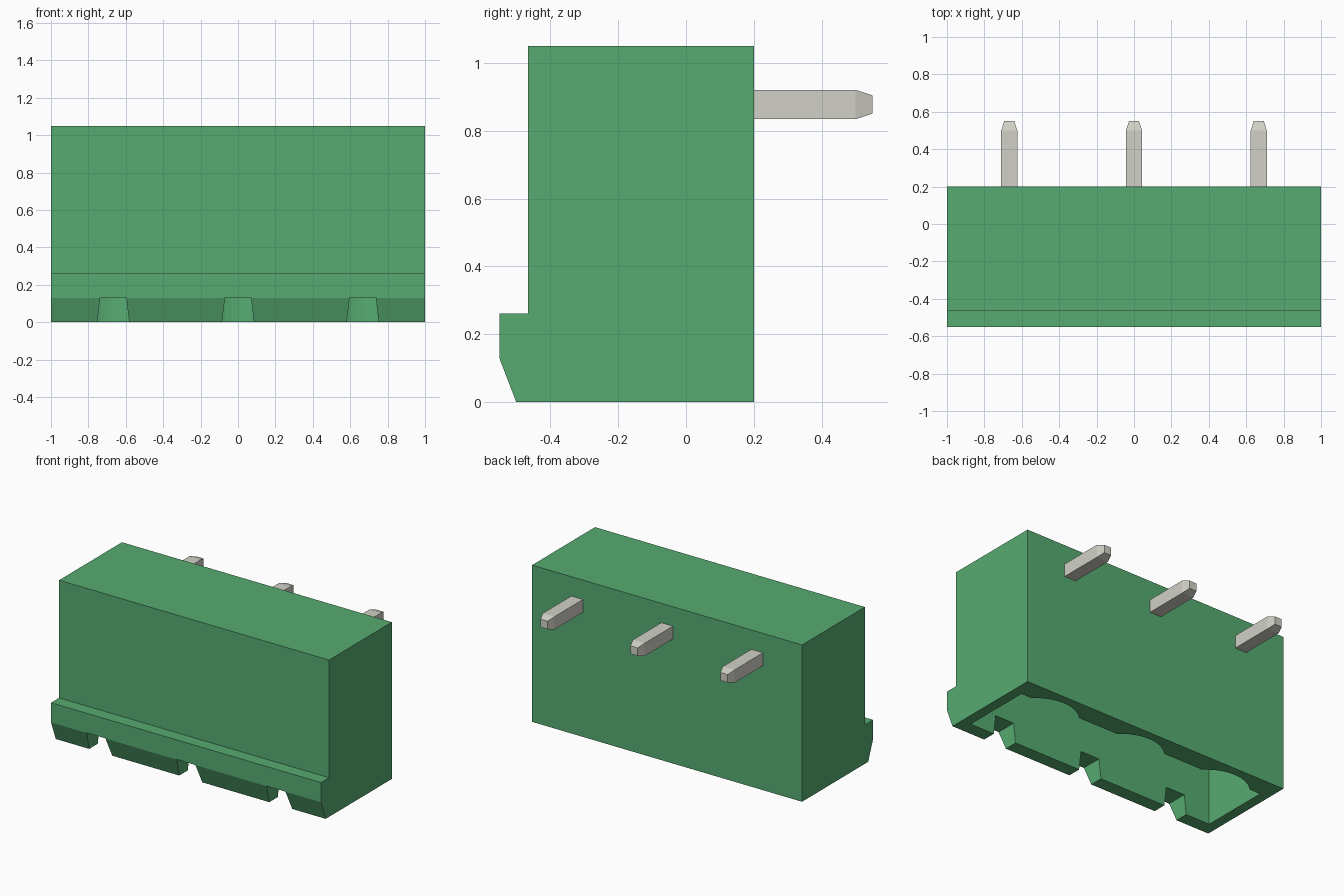
import bpy, bmesh, math
from mathutils import Vector

cube = bpy.data.objects.get("Cube")
if cube:
    bpy.data.objects.remove(cube, do_unlink=True)

PITCH = 0.667
POSITIONS = [-PITCH, 0.0, PITCH]


def material(name, rgb):
    mat = bpy.data.materials.new(name)
    mat.use_nodes = True
    color = (*rgb, 1.0)
    mat.diffuse_color = color
    mat.node_tree.nodes["Principled BSDF"].inputs["Base Color"].default_value = color
    return mat


green = material("green plastic", (0.095, 0.41, 0.166))
metal = material("tinned metal", (0.645, 0.638, 0.571))


def prism(name, outline, start, end, place, mat):
    """Extrude a 2D outline from start to end; place(u, v, w) gives the 3D point."""
    bm = bmesh.new()
    base = bm.faces.new([bm.verts.new(place(u, v, start)) for u, v in outline])
    move = Vector(place(0, 0, end)) - Vector(place(0, 0, start))
    grown = bmesh.ops.extrude_face_region(bm, geom=[base], use_keep_orig=True)["geom"]
    bmesh.ops.translate(bm, vec=move, verts=[g for g in grown if isinstance(g, bmesh.types.BMVert)])
    bmesh.ops.recalc_face_normals(bm, faces=bm.faces)
    mesh = bpy.data.meshes.new(name)
    bm.to_mesh(mesh)
    bm.free()
    mesh.materials.append(mat)
    obj = bpy.data.objects.new(name, mesh)
    bpy.context.collection.objects.link(obj)
    return obj


def along_x(u, v, w):
    return (w, u, v)


def along_y(u, v, w):
    return (u, w, v)


def along_z(u, v, w):
    return (u, v, w)


def cut(target, cutter):
    mod = target.modifiers.new("cut", "BOOLEAN")
    mod.operation = "DIFFERENCE"
    mod.solver = "EXACT"
    mod.object = cutter
    bpy.context.view_layer.update()
    result = bpy.data.meshes.new_from_object(
        target.evaluated_get(bpy.context.evaluated_depsgraph_get()))
    target.modifiers.clear()
    target.data = result
    bpy.data.objects.remove(cutter, do_unlink=True)


# Housing: side profile with a chamfered lip along the lower front
housing = prism("housing", [(0.2, 0), (0.2, 1.05), (-0.465, 1.05), (-0.465, 0.262),
                            (-0.55, 0.262), (-0.55, 0.13), (-0.5, 0)],
                -1, 1, along_x, green)

# Socket: open at the bottom, with one shallow arc per contact in the back wall
BACK, FRONT, SIDE = 0.063, -0.41, 0.932
HALF, RISE = 0.185, 0.078
radius = (HALF ** 2 + RISE ** 2) / (2 * RISE)
sweep = math.asin(HALF / radius)
socket = [(-SIDE, FRONT), (-SIDE, BACK)]
for x in POSITIONS:
    for i in range(13):
        a = sweep * (i / 6 - 1)
        socket.append((x + radius * math.sin(a), BACK + RISE - radius * (1 - math.cos(a))))
socket += [(SIDE, BACK), (SIDE, FRONT)]
cut(housing, prism("socket_cutter", socket, -0.1, 0.76, along_z, green))

# Tapered keying notches through the front lip
for x in POSITIONS:
    notch = [(x - 0.091, -0.05), (x + 0.091, -0.05), (x + 0.07, 0.131), (x - 0.07, 0.131)]
    cut(housing, prism("notch_cutter", notch, -0.7, -0.3, along_y, green))

# Contacts: square bent pins with tapered tips at both ends
PIN, HEIGHT, DEPTH = 0.043, 0.877, -0.16
TIP = 0.05
bend = [(0.5, HEIGHT - PIN), (0.5, HEIGHT + PIN), (DEPTH - PIN, HEIGHT + PIN),
        (DEPTH - PIN, 0.31), (DEPTH + PIN, 0.31), (DEPTH + PIN, HEIGHT - PIN)]
for side, x in zip(("right", "middle", "left"), POSITIONS):
    pin = prism(side + "_pin", bend, x - PIN, x + PIN, along_x, metal)
    bm = bmesh.new()
    bm.from_mesh(pin.data)
    bm.normal_update()
    ends = [f for f in bm.faces
            if f.calc_center_median().y > 0.49 or f.calc_center_median().z < 0.32]
    for face in bmesh.ops.extrude_discrete_faces(bm, faces=ends)["faces"]:
        face.normal_update()
        middle, normal = face.calc_center_median(), face.normal.copy()
        for v in face.verts:
            v.co = middle + (v.co - middle) * 0.62 + normal * TIP
    bm.to_mesh(pin.data)
    bm.free()
